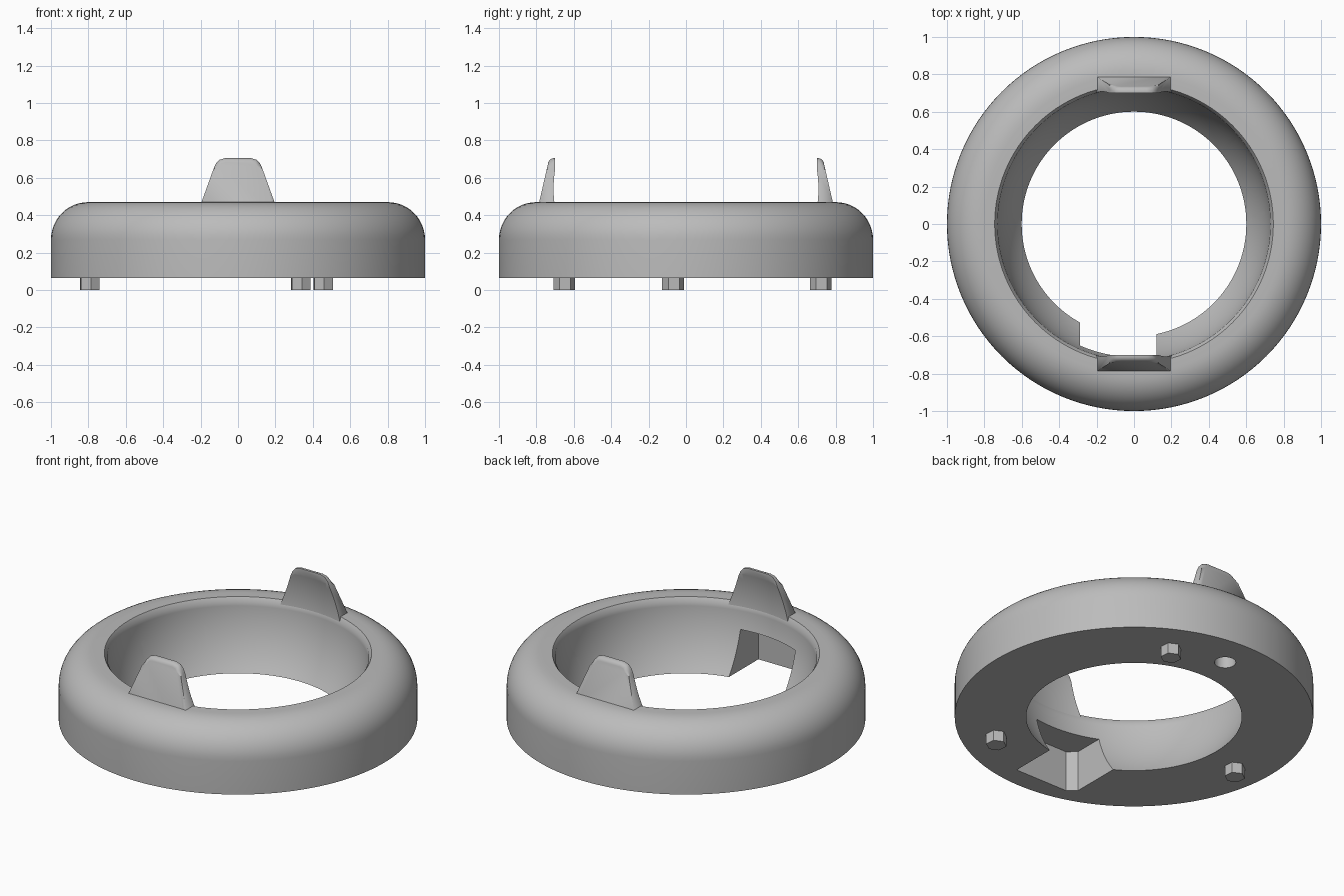
import bpy, bmesh, math
from mathutils import Matrix, Vector

cube = bpy.data.objects.get("Cube")
if cube:
    bpy.data.objects.remove(cube, do_unlink=True)

grey = bpy.data.materials.new("light_grey")
grey.use_nodes = True
grey.diffuse_color = (0.5, 0.5, 0.5, 1)
grey.node_tree.nodes["Principled BSDF"].inputs["Base Color"].default_value = (0.5, 0.5, 0.5, 1)

BOTTOM, TOP = 0.065, 0.47
SOCKET_R, SOCKET_Z = 0.73, 0.48
TURNS = [0, math.radians(120), math.radians(240)]


def make_object(name, bm):
    bmesh.ops.recalc_face_normals(bm, faces=bm.faces)
    mesh = bpy.data.meshes.new(name)
    bm.to_mesh(mesh)
    bm.free()
    mesh.materials.append(grey)
    obj = bpy.data.objects.new(name, mesh)
    bpy.context.collection.objects.link(obj)
    return obj


def prism(name, points, depth, matrix):
    """Extrude a flat outline along +z, then place it."""
    bm = bmesh.new()
    face = bm.faces.new([bm.verts.new((x, y, 0)) for x, y in points])
    side = bmesh.ops.extrude_face_region(bm, geom=[face])["geom"]
    bmesh.ops.translate(bm, vec=(0, 0, depth), verts=[v for v in side if isinstance(v, bmesh.types.BMVert)])
    bm.transform(matrix)
    return make_object(name, bm)


def polygon(radius, sides, start=0.0):
    return [(radius * math.cos(start + math.tau * i / sides),
             radius * math.sin(start + math.tau * i / sides)) for i in range(sides)]


def cut(obj, cutters):
    """Subtract each cutter and bake the result."""
    for c in cutters:
        mod = obj.modifiers.new("cut", 'BOOLEAN')
        mod.operation, mod.solver, mod.object = 'DIFFERENCE', 'EXACT', c
    bpy.context.view_layer.update()
    baked = bpy.data.meshes.new_from_object(obj.evaluated_get(bpy.context.evaluated_depsgraph_get()))
    obj.modifiers.clear()
    obj.data = baked
    for c in cutters:
        bpy.data.objects.remove(c, do_unlink=True)


def smooth(obj, angle=30):
    bpy.ops.object.select_all(action='DESELECT')
    obj.select_set(True)
    bpy.context.view_layer.objects.active = obj
    bpy.ops.object.shade_smooth_by_angle(angle=math.radians(angle))


# Ring body: rounded outside, chamfered rim, ball-shaped socket inside
ROUND = 0.2
profile = [(1.0, BOTTOM)]
for i in range(13):
    a = math.pi / 2 * i / 12
    profile.append((1 - ROUND + ROUND * math.cos(a), TOP - ROUND + ROUND * math.sin(a)))
profile.append((0.745, TOP))
rim_z = TOP - 0.025
for i in range(17):
    z = rim_z + (BOTTOM - rim_z) * i / 16
    profile.append((math.sqrt(SOCKET_R ** 2 - (z - SOCKET_Z) ** 2), z))

SEG = 128
bm = bmesh.new()
loops = [[bm.verts.new((r * math.cos(math.tau * s / SEG), r * math.sin(math.tau * s / SEG), z))
          for r, z in profile] for s in range(SEG)]
for s in range(SEG):
    a, b = loops[s], loops[(s + 1) % SEG]
    for i in range(len(profile)):
        j = (i + 1) % len(profile)
        bm.faces.new((a[i], b[i], b[j], a[j]))
ring = make_object("ring_body", bm)

# Three pockets open to the socket and the underside, each with one clipped corner
pocket = [(0.12, -0.45), (0.12, -0.875), (-0.24, -0.875), (-0.29, -0.83), (-0.29, -0.45)]
flipped = [(-x, y) for x, y in pocket]
cutters = []
for turn, outline in zip(TURNS, (pocket, pocket, flipped)):
    place = Matrix.Rotation(turn, 4, 'Z') @ Matrix.Translation((0, 0, -0.1))
    cutters.append(prism("pocket_cutter", outline, 0.415, place))

# Three round sockets in the underside
for turn in TURNS:
    spot = Matrix.Rotation(turn, 4, 'Z') @ Matrix.Translation((0, 0.79, -0.1))
    cutters.append(prism("hole_cutter", polygon(0.06, 32), 0.255, spot))
cut(ring, cutters)
smooth(ring)

# Hexagonal pegs between the sockets
for n, turn in enumerate(TURNS):
    angle = math.radians(65) + turn
    spot = Matrix.Translation((0.795 * math.cos(angle), 0.795 * math.sin(angle), 0))
    prism(f"peg_{n + 1}", polygon(0.058, 6, math.radians(35)), BOTTOM + 0.01, spot)


# Upright tabs: tapered, rounded on top, hollowed by the socket ball
def tab(name, turn):
    half = [(0.215, 0.41), (0.195, TOP), (0.132, 0.645), (0.119, 0.675), (0.1, 0.696), (0.07, 0.705)]
    outline = half + [(-x, z) for x, z in reversed(half)]
    bm = bmesh.new()
    inner = [bm.verts.new((x, 0.70, z)) for x, z in outline]
    outer = [bm.verts.new((x, 0.785 - 0.23 * (z - TOP), z)) for x, z in outline]
    bm.faces.new(inner)
    outer_face = bm.faces.new(outer)
    for i in range(len(outline)):
        j = (i + 1) % len(outline)
        bm.faces.new((inner[i], inner[j], outer[j], outer[i]))
    rim = [e for e in outer_face.edges if max(v.co.z for v in e.verts) > TOP - 0.01]
    bmesh.ops.bevel(bm, geom=rim, offset=0.022, segments=4, profile=0.5, affect='EDGES')
    bm.transform(Matrix.Rotation(turn, 4, 'Z'))
    obj = make_object(name, bm)

    ball = bmesh.new()
    bmesh.ops.create_uvsphere(ball, u_segments=128, v_segments=64, radius=SOCKET_R + 0.001)
    bmesh.ops.translate(ball, vec=Vector((0, 0, SOCKET_Z)), verts=ball.verts)
    cut(obj, [make_object("ball_cutter", ball)])
    smooth(obj)


tab("back_tab", 0)
tab("front_tab", math.pi)
